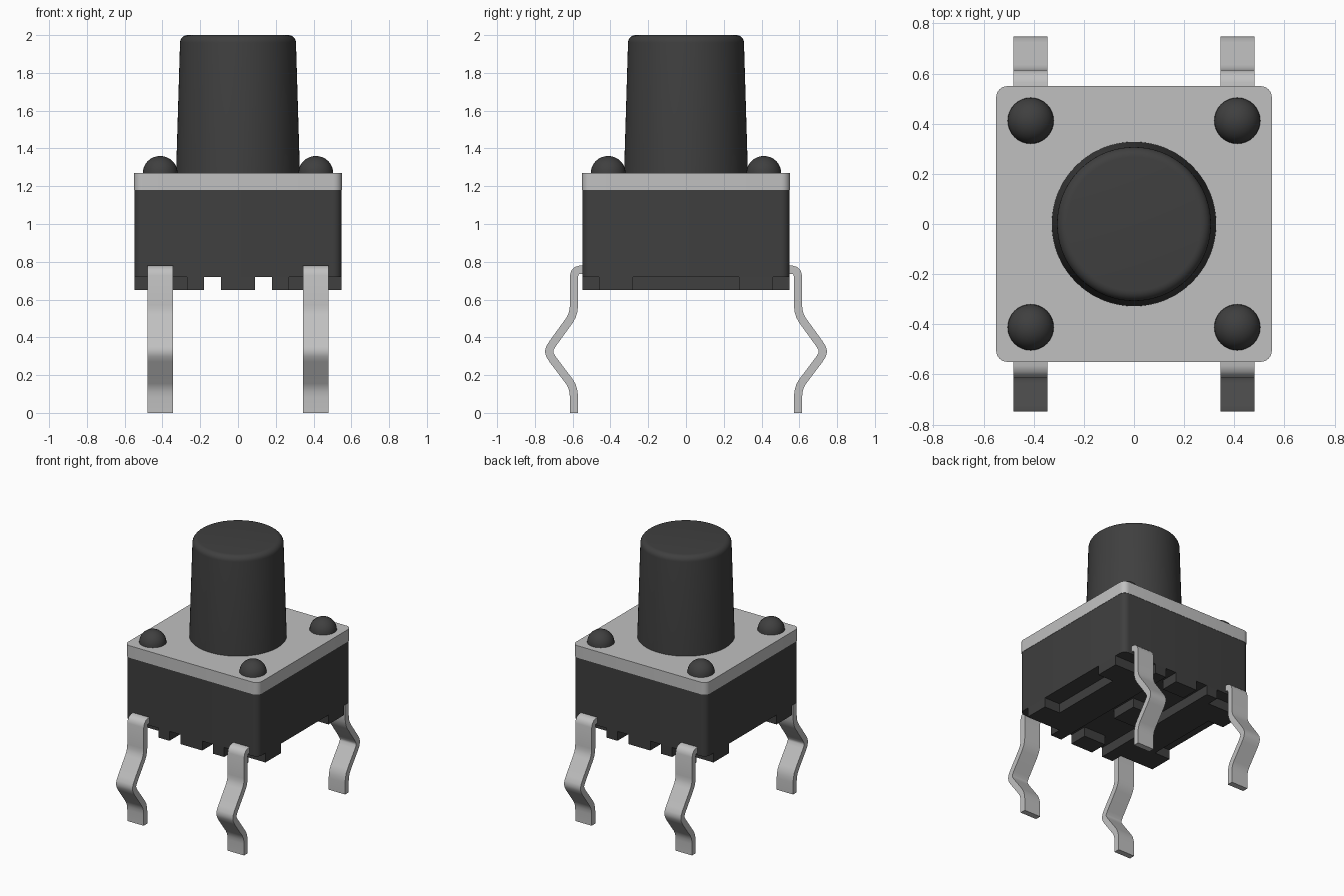
import bpy, bmesh, math
from mathutils import Vector

cube = bpy.data.objects.get("Cube")
if cube:
    bpy.data.objects.remove(cube, do_unlink=True)


def material(name, rgb):
    m = bpy.data.materials.new(name)
    m.use_nodes = True
    m.diffuse_color = (*rgb, 1)
    m.node_tree.nodes["Principled BSDF"].inputs["Base Color"].default_value = (*rgb, 1)
    return m


BLACK = material("black plastic", (0.05, 0.05, 0.05))
METAL = material("light grey metal", (0.53, 0.53, 0.53))


def finish(name, bm, mat, angle=35):
    bmesh.ops.recalc_face_normals(bm, faces=bm.faces[:])
    me = bpy.data.meshes.new(name)
    bm.to_mesh(me)
    bm.free()
    me.materials.append(mat)
    ob = bpy.data.objects.new(name, me)
    bpy.context.collection.objects.link(ob)
    bpy.ops.object.select_all(action='DESELECT')
    ob.select_set(True)
    bpy.context.view_layer.objects.active = ob
    bpy.ops.object.shade_smooth_by_angle(angle=math.radians(angle))
    return ob


def prism(name, outline, mat, to_3d, offset):
    """Extrude a flat outline, placed by to_3d, along offset."""
    bm = bmesh.new()
    face = bm.faces.new([bm.verts.new(to_3d(a, b)) for a, b in outline])
    ext = bmesh.ops.extrude_face_region(bm, geom=[face])["geom"]
    bmesh.ops.translate(bm, vec=Vector(offset),
                        verts=[v for v in ext if isinstance(v, bmesh.types.BMVert)])
    return finish(name, bm, mat)


def slab(name, outline, z0, z1, mat):
    return prism(name, outline, mat, lambda x, y: (x, y, z0), (0, 0, z1 - z0))


def rounded_square(h, r, n=6):
    pts = []
    for k, (sx, sy) in enumerate([(1, 1), (-1, 1), (-1, -1), (1, -1)]):
        for i in range(n + 1):
            a = math.pi / 2 * (k + i / n)
            pts.append((sx * (h - r) + r * math.cos(a), sy * (h - r) + r * math.sin(a)))
    return pts


def rectangle(x0, x1, y0, y1):
    return [(x0, y0), (x1, y0), (x1, y1), (x0, y1)]


def lathe(name, profile, mat, steps, location=(0, 0, 0)):
    bm = bmesh.new()
    vs = [bm.verts.new((r, 0, z)) for r, z in profile]
    es = [bm.edges.new(p) for p in zip(vs, vs[1:])]
    bmesh.ops.spin(bm, geom=vs + es, cent=(0, 0, 0), axis=(0, 0, 1),
                   angle=2 * math.pi, steps=steps)
    bmesh.ops.remove_doubles(bm, verts=bm.verts[:], dist=1e-5)
    ob = finish(name, bm, mat)
    ob.location = location
    return ob


# Housing and metal cover
slab("housing", rounded_square(0.548, 0.045), 0.72, 1.18, BLACK)
slab("cover_plate", rounded_square(0.55, 0.045), 1.18, 1.27, METAL)

# Raised pads under the housing, separated by two through channels
side_pad = [(.18, -.548), (.27, -.548), (.27, -.46), (.548, -.46), (.548, -.28), (.42, -.28),
            (.42, .28), (.548, .28), (.548, .46), (.27, .46), (.27, .548), (.18, .548)]
for side, s in (("left", 1), ("right", -1)):
    slab(f"base_pad_{side}", [(s * x, y) for x, y in side_pad], 0.65, 0.72, BLACK)
for part, y0, y1 in (("front", -.548, -.41), ("middle", -.1, .1), ("back", .41, .548)):
    slab(f"base_pad_{part}", rectangle(-.09, .09, y0, y1), 0.65, 0.72, BLACK)

# Tapered push button with a rounded top edge
fillet = [(0.267 + 0.04 * math.cos(a), 1.96 + 0.04 * math.sin(a))
          for a in [math.pi / 2 * i / 6 for i in range(7)]]
lathe("push_button", [(0, 1.265), (0.328, 1.265)] + fillet + [(0, 2.0)], BLACK, 72)

# Domed rivets on the cover corners
dome = [(0.092 * math.cos(math.pi / 16 * i), 0.09 * math.sin(math.pi / 16 * i)) for i in range(9)]
for fb, sy in (("front", -1), ("back", 1)):
    for side, sx in (("left", 1), ("right", -1)):
        lathe(f"rivet_{fb}_{side}", dome, BLACK, 32, (sx * .412, sy * .412, 1.27))

# Kinked spring legs: centre line thickened into a strip
path = [Vector(p) for p in [
    (.52, .758), (.562, .758), (.578, .753), (.588, .742), (.593, .725), (.593, .57), (.596, .54),
    (.604, .513), (.618, .488), (.705, .368), (.721, .342), (.725, .325), (.721, .308),
    (.705, .282), (.618, .167), (.604, .143), (.596, .115), (.593, .085), (.593, 0)]]


def strip(points, half):
    near, far = [], []
    for i, p in enumerate(points):
        d0 = (p - points[max(i - 1, 0)]) if i else points[1] - p
        d1 = (points[i + 1] - p) if i < len(points) - 1 else d0
        d0, d1 = d0.normalized(), d1.normalized()
        t = (d0 + d1).normalized()
        n = Vector((-t.y, t.x)) * (half / t.dot(d0))
        near.append(p + n)
        far.append(p - n)
    return near + far[::-1]


leg_outline = strip(path, 0.0215)
for fb, sy in (("front", -1), ("back", 1)):
    for side, x0 in (("left", .345), ("right", -.48)):
        prism(f"leg_{fb}_{side}", leg_outline, METAL,
              lambda y, z: (x0, sy * y, z), (.135, 0, 0))
